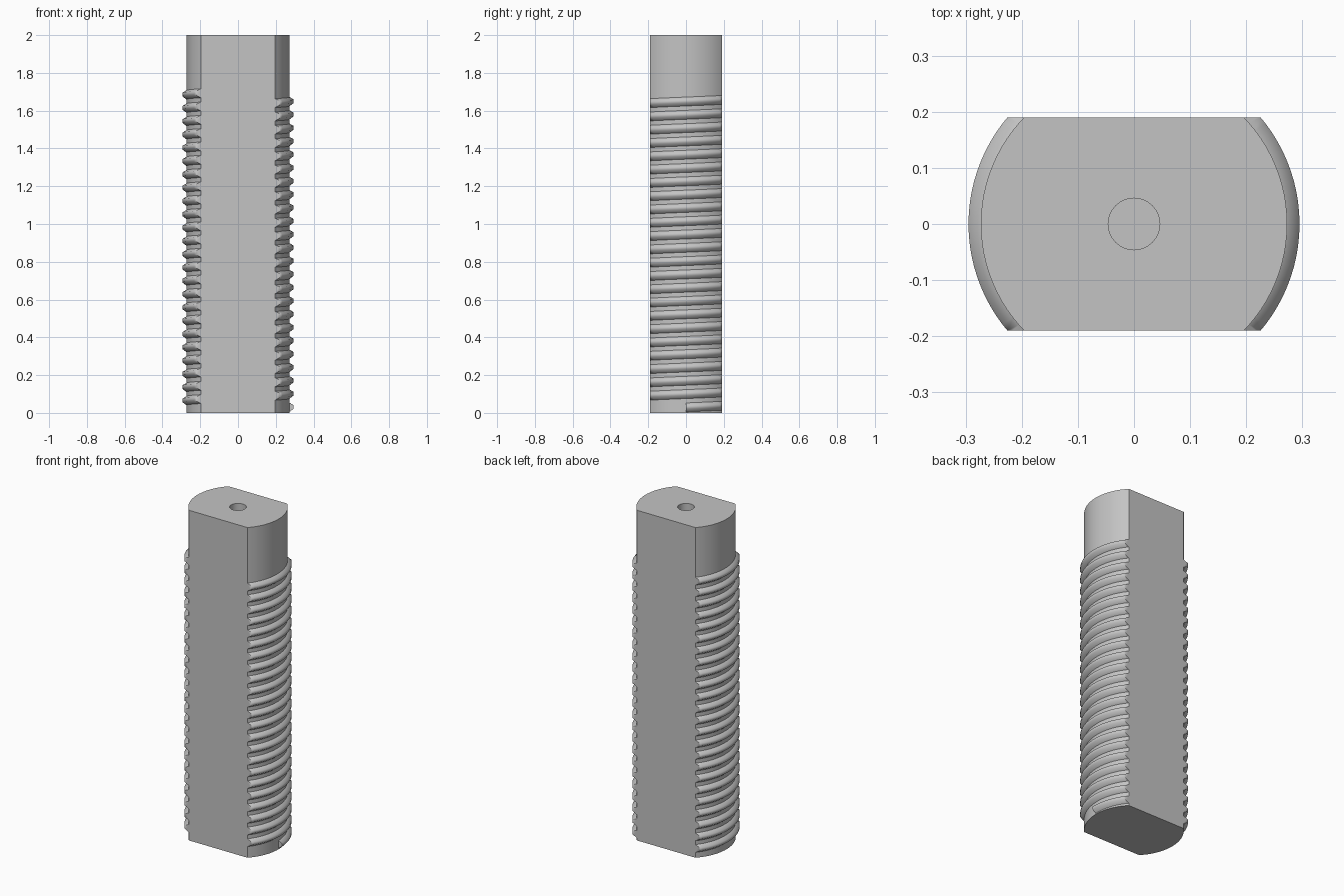
import bpy, bmesh, math
from mathutils import Vector

if "Cube" in bpy.data.objects:
    bpy.data.objects.remove(bpy.data.objects["Cube"], do_unlink=True)

HEIGHT = 2.0
FLAT = 0.19           # half distance between the two flats
CORE_R, THREAD_R = 0.273, 0.295
HOLE_R, HOLE_DEPTH = 0.046, 0.25
PITCH, TURNS, SEGS = 0.0704, 23.75, 96

grey = bpy.data.materials.new("plain_grey")
grey.use_nodes = True
colour = (0.55, 0.55, 0.55, 1)
grey.diffuse_color = colour
grey.node_tree.nodes["Principled BSDF"].inputs["Base Color"].default_value = colour


def polar(radius, angle, z):
    return Vector((radius * math.cos(angle), radius * math.sin(angle), z))


def cut_flats(bm):
    """Slice off the front and back and close the cut ends."""
    for side in (1, -1):
        bmesh.ops.bisect_plane(bm, geom=bm.verts[:] + bm.edges[:] + bm.faces[:],
                               plane_co=(0, side * FLAT, 0), plane_no=(0, side, 0),
                               clear_outer=True)
        bmesh.ops.holes_fill(bm, edges=[e for e in bm.edges if e.is_boundary])


def finish(bm, name, angle):
    bmesh.ops.recalc_face_normals(bm, faces=bm.faces[:])
    mesh = bpy.data.meshes.new(name)
    bm.to_mesh(mesh)
    bm.free()
    mesh.materials.append(grey)
    ob = bpy.data.objects.new(name, mesh)
    bpy.context.collection.objects.link(ob)
    bpy.ops.object.select_all(action='DESELECT')
    ob.select_set(True)
    bpy.context.view_layer.objects.active = ob
    bpy.ops.object.shade_smooth_by_angle(angle=math.radians(angle))


# Core: flattened cylinder with a blind hole in the top
bm = bmesh.new()
bmesh.ops.create_cone(bm, cap_ends=True, segments=SEGS, radius1=CORE_R,
                      radius2=CORE_R, depth=HEIGHT)
bmesh.ops.translate(bm, verts=bm.verts[:], vec=(0, 0, HEIGHT / 2))
cut_flats(bm)
top = [f for f in bm.faces if f.normal.z > 0.9]
bmesh.ops.delete(bm, geom=top, context='FACES_ONLY')
floor = bmesh.ops.create_circle(bm, cap_ends=True, segments=32, radius=HOLE_R)["verts"]
bmesh.ops.translate(bm, verts=floor, vec=(0, 0, HEIGHT - HOLE_DEPTH))
rim_edges = [e for e in bm.edges if e.verts[0] in floor and e.verts[1] in floor]
wall = bmesh.ops.extrude_edge_only(bm, edges=rim_edges)["geom"]
bmesh.ops.translate(bm, verts=[g for g in wall if isinstance(g, bmesh.types.BMVert)],
                    vec=(0, 0, HOLE_DEPTH))
bmesh.ops.triangle_fill(bm, use_beauty=True,
                        edges=[e for e in bm.edges if e.is_boundary])
finish(bm, "core", 30)

# Thread: right-handed ridge swept up the core, then cut by the same flats
bm = bmesh.new()
profile = [(CORE_R - 0.002, 0.004), (THREAD_R, 0.022),
           (THREAD_R, 0.040), (CORE_R - 0.002, 0.054)]
rings = []
for i in range(int(TURNS * SEGS) + 1):
    turn = i / SEGS
    rings.append([bm.verts.new(polar(r, turn * math.tau, z + turn * PITCH))
                  for r, z in profile])
for a, b in zip(rings, rings[1:]):
    for k in range(4):
        n = (k + 1) % 4
        bm.faces.new((a[k], a[n], b[n], b[k]))
bm.faces.new(rings[0])
bm.faces.new(rings[-1])
cut_flats(bm)
finish(bm, "thread", 60)
